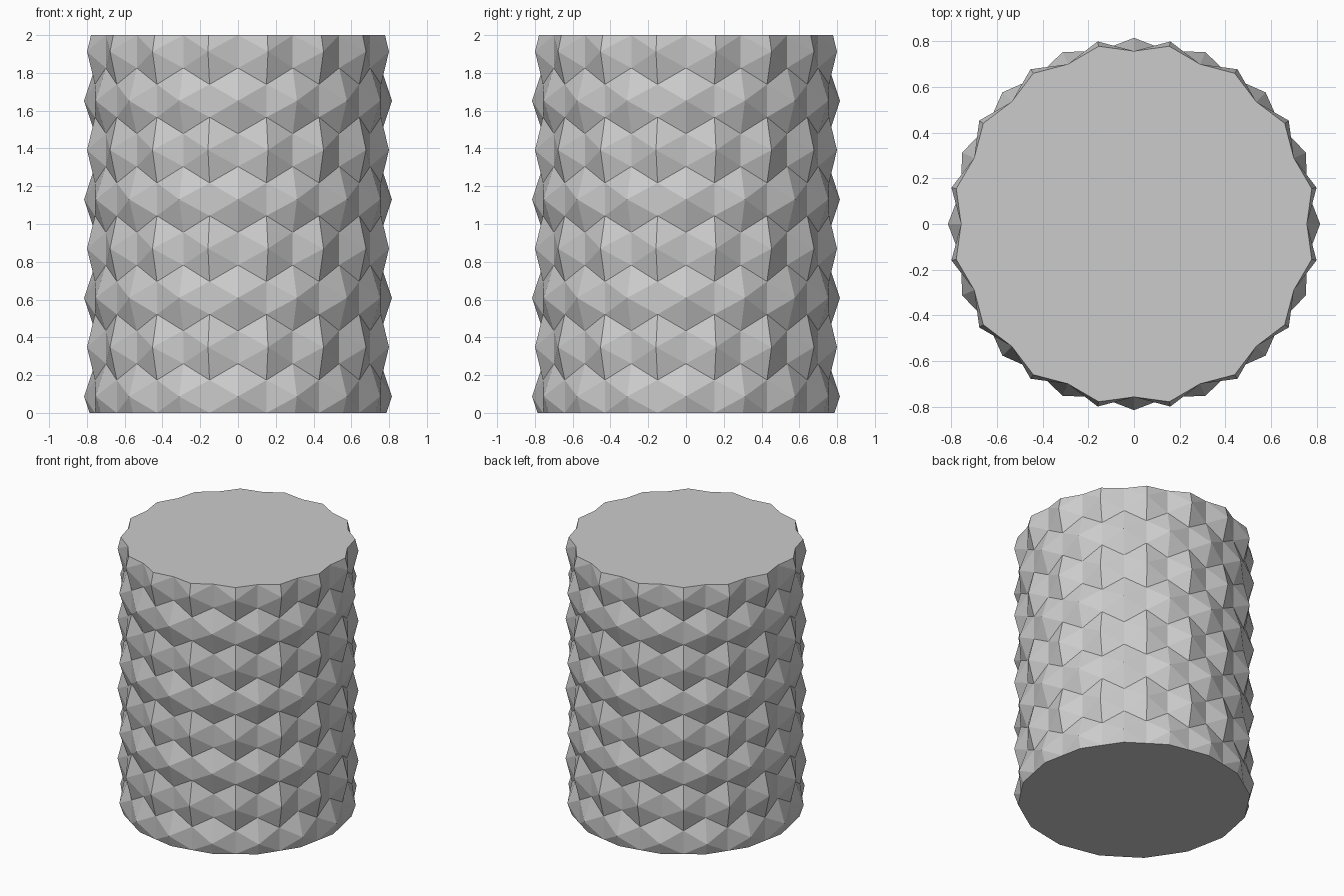
import bpy, bmesh, math

if "Cube" in bpy.data.objects:
    bpy.data.objects.remove(bpy.data.objects["Cube"])

SIDES = 16                       # studs around each ring
ROWS = 8                         # rings, every other one turned half a stud
S = 2 / 11.5                     # side of each hexagonal stud
R_TIP, R_EDGE = 0.815, 0.772     # stud tip and core prism corner radius
HALF = math.pi / SIDES
R_FLAT = R_EDGE * math.cos(HALF) # middle of a core prism side

bm = bmesh.new()


def point(col, z, r):
    a = col * HALF
    return bm.verts.new((r * math.cos(a), r * math.sin(a), z))


def core(col, z):
    return point(col, z, R_EDGE if col % 2 else R_FLAT)


# Six-sided pyramid studs packed in a honeycomb
hexagon = [(0, -1), (1, -.5), (1, .5), (0, 1), (-1, .5), (-1, -.5)]
for row in range(ROWS):
    z = S / 2 + row * 1.5 * S
    for i in range(SIDES):
        col = 2 * i + row % 2
        tip = point(col, z, R_TIP)
        ring = [core(col + dc, z + dz * S) for dc, dz in hexagon]
        for k in range(6):
            bm.faces.new((tip, ring[k], ring[(k + 1) % 6]))
bmesh.ops.remove_doubles(bm, verts=bm.verts, dist=1e-4)

# Trim both ends flat and close them
for z, n in ((0, -1), (2, 1)):
    bmesh.ops.bisect_plane(bm, geom=bm.verts[:] + bm.edges[:] + bm.faces[:], dist=1e-4,
                           plane_co=(0, 0, z), plane_no=(0, 0, n), clear_outer=True)
    rim = [e for e in bm.edges if e.is_boundary
           and all(abs(v.co.z - z) < 1e-3 for v in e.verts)]
    bmesh.ops.contextual_create(bm, geom=rim)
bmesh.ops.recalc_face_normals(bm, faces=bm.faces)

mesh = bpy.data.meshes.new("studded_cylinder")
bm.to_mesh(mesh)
bm.free()
grey = bpy.data.materials.new("light grey")
grey.diffuse_color = (0.6, 0.6, 0.6, 1)
grey.use_nodes = True
grey.node_tree.nodes["Principled BSDF"].inputs["Base Color"].default_value = grey.diffuse_color
mesh.materials.append(grey)
bpy.context.collection.objects.link(bpy.data.objects.new("studded_cylinder", mesh))
